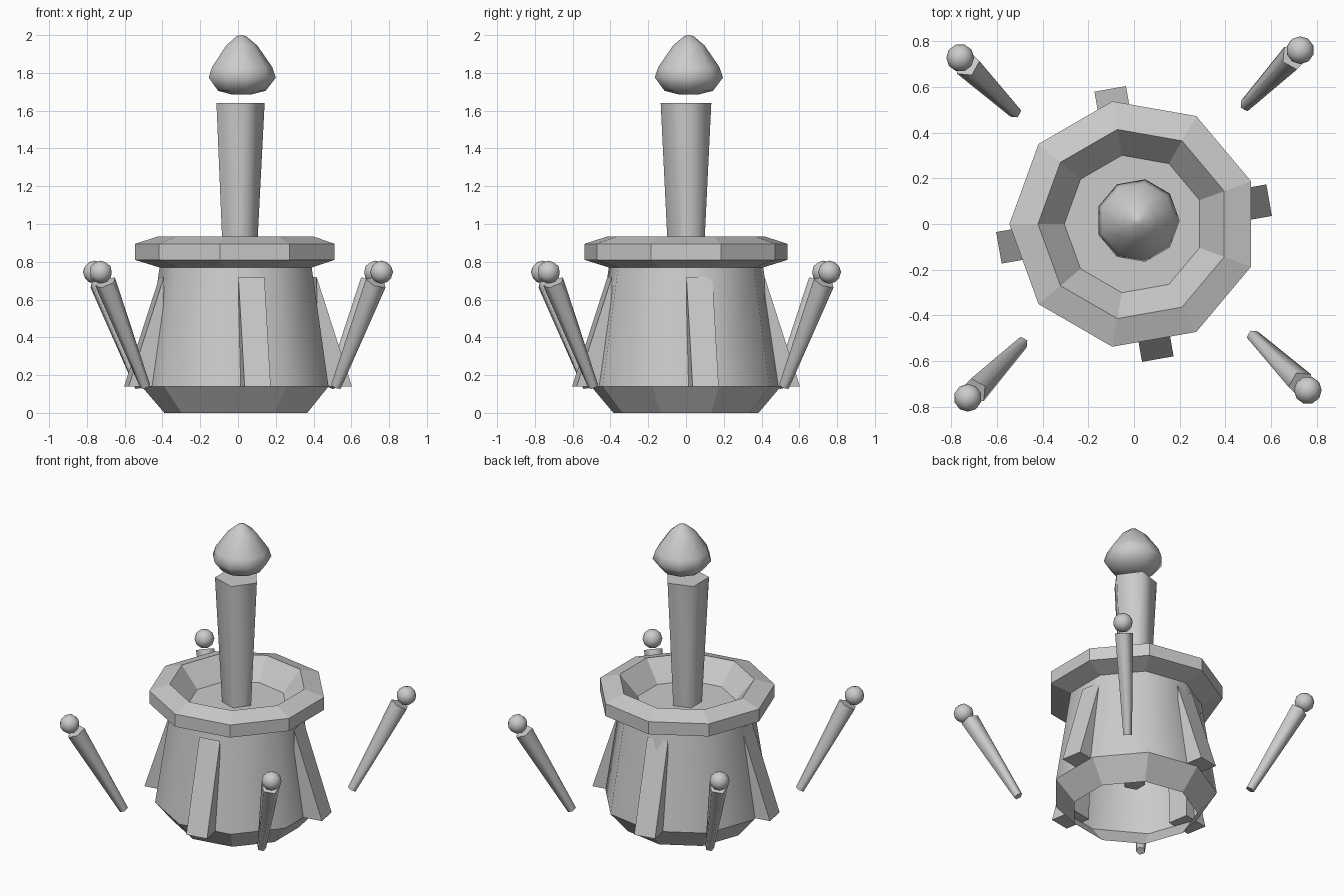
import bpy, bmesh
from math import cos, sin, pi, radians
from mathutils import Matrix, Vector

cube = bpy.data.objects.get("Cube")
if cube:
    bpy.data.objects.remove(cube, do_unlink=True)

grey = bpy.data.materials.new("light_grey")
grey.use_nodes = True
grey.diffuse_color = (0.6, 0.6, 0.6, 1)
grey.node_tree.nodes["Principled BSDF"].inputs["Base Color"].default_value = (0.6, 0.6, 0.6, 1)


def finish(name, bm):
    mesh = bpy.data.meshes.new(name)
    bm.to_mesh(mesh)
    bm.free()
    mesh.materials.append(grey)
    obj = bpy.data.objects.new(name, mesh)
    bpy.context.collection.objects.link(obj)
    return obj


def lathe(name, profile, sides, turn=0.0, smooth=(), bottom=True, top=True):
    """Stack rings of (radius, z); bands listed in smooth are shaded smooth."""
    bm = bmesh.new()
    rings = []
    for r, z in profile:
        angles = [turn + 2 * pi * i / sides for i in range(sides)]
        rings.append([bm.verts.new((r * cos(a), r * sin(a), z)) for a in angles])
    for band, (low, high) in enumerate(zip(rings, rings[1:])):
        for i in range(sides):
            j = (i + 1) % sides
            face = bm.faces.new((low[i], low[j], high[j], high[i]))
            face.smooth = band in smooth
    if bottom:
        bm.faces.new(rings[0][::-1])
    if top:
        bm.faces.new(rings[-1])
    return finish(name, bm)


# Bowl: open base, smooth wall, faceted rim and sunken floor
lathe("bowl", [(0.39, 0), (0.51, 0.14), (0.415, 0.77), (0.545, 0.81),
               (0.545, 0.895), (0.42, 0.935), (0.305, 0.8)],
      9, turn=pi, smooth=(1,), bottom=False)

# Central post, reaching down through the floor
lathe("post", [(0.067, 0.2), (0.141, 1.64)], 5, smooth=(0,))

# Floating flame
flame = lathe("flame", [(0.05, 1.685), (0.13, 1.705), (0.183, 1.775), (0.165, 1.83),
                        (0.085, 1.945), (0.025, 1.995), (0.004, 2.0)],
              9, smooth=range(6))
flame.location = (0.017, 0.015, 0)

# Wedge buttresses around the wall
for k in range(4):
    bm = bmesh.new()
    outline = [(0.42, 0.14), (0.6, 0.14), (0.41, 0.72)]
    sides = [[bm.verts.new((x, y, z)) for x, z in outline] for y in (-0.07, 0.07)]
    bm.faces.new(sides[0])
    bm.faces.new(sides[1][::-1])
    for i in range(3):
        j = (i + 1) % 3
        bm.faces.new((sides[0][j], sides[0][i], sides[1][i], sides[1][j]))
    bmesh.ops.recalc_face_normals(bm, faces=bm.faces)
    bm.transform(Matrix.Rotation(radians(10 + 90 * k), 4, "Z"))
    finish(f"buttress_{k + 1}", bm)

# Leaning torches with round heads
foot, tip = Vector((0.49, 0.52, 0.14)), Vector((0.7, 0.732, 0.69))
for k in range(4):
    spin = Matrix.Rotation(radians(90 * k), 4, "Z")
    stick = lathe(f"torch_stick_{k + 1}", [(0.029, 0), (0.06, (tip - foot).length)],
                  5, smooth=(0,))
    lean = (tip - foot).to_track_quat("Z", "Y").to_matrix().to_4x4()
    stick.matrix_world = spin @ Matrix.Translation(foot) @ lean

    bm = bmesh.new()
    bmesh.ops.create_icosphere(bm, subdivisions=2, radius=0.061)
    for face in bm.faces:
        face.smooth = True
    ball = finish(f"torch_head_{k + 1}", bm)
    ball.matrix_world = spin @ Matrix.Translation((0.727, 0.76, 0.745))
